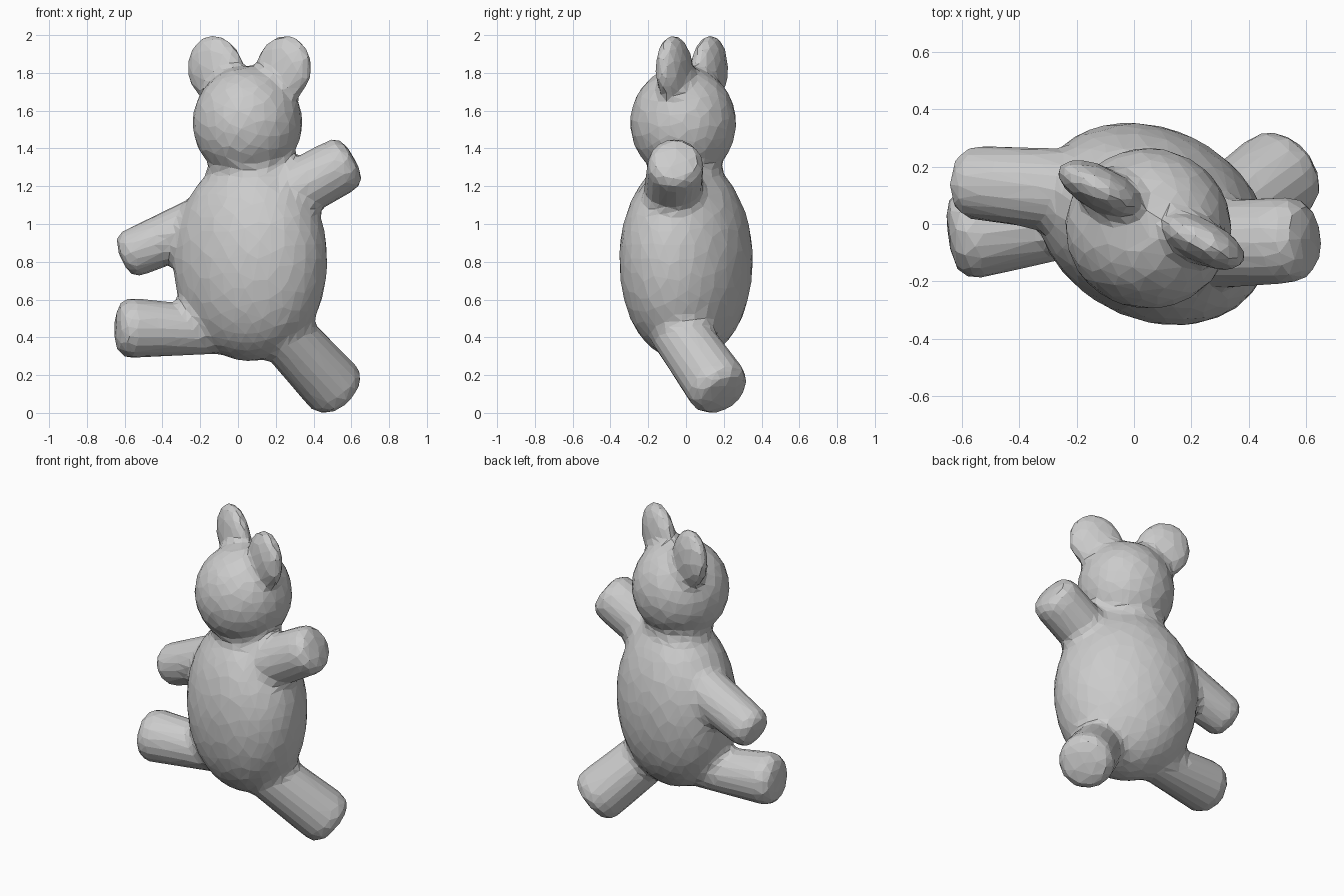
import bpy, bmesh, math
from mathutils import Vector, Matrix

if "Cube" in bpy.data.objects:
    bpy.data.objects.remove(bpy.data.objects["Cube"])

YAW = math.radians(-27)


def make_object(name, bm):
    bmesh.ops.recalc_face_normals(bm, faces=bm.faces)
    mesh = bpy.data.meshes.new(name)
    bm.to_mesh(mesh)
    bm.free()
    ob = bpy.data.objects.new(name, mesh)
    bpy.context.collection.objects.link(ob)
    return ob


def ellipsoid(name, centre, radii, yaw=0.0, tilt=0.0, taper=0.0, full=0.0):
    """Ellipsoid; taper narrows its lower end, full widens it."""
    bm = bmesh.new()
    bmesh.ops.create_icosphere(bm, subdivisions=4, radius=1)
    for v in bm.verts:
        low = min(v.co.z, 0)
        s, f = 1 + taper * low, 1 + full * low * low
        v.co = Vector((v.co.x * radii[0] * s * f, v.co.y * radii[1] * f, v.co.z * radii[2]))
    bm.transform(Matrix.Translation(centre) @ Matrix.Rotation(yaw, 4, 'Z')
                 @ Matrix.Rotation(tilt, 4, 'Y'))
    return make_object(name, bm)


def limb(name, base, tip, r0, r1, sides=20):
    """Stubby limb with a blunt, rounded end."""
    base, tip = Vector(base), Vector(tip)
    d = tip - base
    n = d.length
    profile = [(0, r0), (n * 0.4, r0 * 0.55 + r1 * 0.45), (n - 0.10, r1),
               (n - 0.055, r1 * 0.96), (n - 0.02, r1 * 0.78), (n - 0.005, r1 * 0.45)]
    bm = bmesh.new()
    rings = [[bm.verts.new((r * math.cos(2 * math.pi * k / sides),
                            r * math.sin(2 * math.pi * k / sides), h))
              for k in range(sides)] for h, r in profile]
    for lo, hi in zip(rings, rings[1:]):
        for k in range(sides):
            j = (k + 1) % sides
            bm.faces.new((lo[k], lo[j], hi[j], hi[k]))
    bm.faces.new(rings[0][::-1])
    end = bm.verts.new((0, 0, n))
    for k in range(sides):
        bm.faces.new((rings[-1][k], rings[-1][(k + 1) % sides], end))
    bm.transform(Matrix.Translation(base) @ d.to_track_quat('Z', 'Y').to_matrix().to_4x4())
    return make_object(name, bm)


def bake(ob):
    """Apply all modifiers and return the new mesh."""
    bpy.context.view_layer.update()
    dg = bpy.context.evaluated_depsgraph_get()
    mesh = bpy.data.meshes.new_from_object(ob.evaluated_get(dg))
    ob.modifiers.clear()
    ob.data = mesh
    return mesh


# torso, turned towards the walking direction
body = ellipsoid("bear_body", (0.065, 0, 0.815), (0.425, 0.332, 0.54), yaw=YAW, full=0.08)

parts = [
    # head, neck and flat ears
    ellipsoid("head", (0.05, -0.015, 1.535), (0.29, 0.28, 0.30)),
    ellipsoid("neck", (0.06, 0, 1.27), (0.235, 0.185, 0.13), YAW),
    ellipsoid("left_ear", (-0.115, 0.122, 1.805), (0.16, 0.076, 0.195), YAW, -0.3, 0.2),
    ellipsoid("right_ear", (0.237, -0.06, 1.805), (0.16, 0.076, 0.195), YAW, 0.3, 0.2),
    # arms
    limb("left_arm", (-0.15, 0.11, 1.02), (-0.62, 0.15, 0.82), 0.148, 0.13),
    limb("right_arm", (0.18, -0.075, 1.11), (0.615, -0.053, 1.348), 0.155, 0.15),
    # striding legs
    limb("left_leg", (-0.06, 0.04, 0.435), (-0.65, -0.045, 0.452), 0.12, 0.158),
    limb("right_leg", (0.18, -0.08, 0.49), (0.553, 0.205, 0.085), 0.15, 0.166),
]

# fuse everything into one skin
for p in parts:
    mod = body.modifiers.new(p.name, 'BOOLEAN')
    mod.operation = 'UNION'
    mod.solver = 'EXACT'
    mod.object = p
remesh = body.modifiers.new("even_skin", 'REMESH')
remesh.mode = 'VOXEL'
remesh.voxel_size = 0.02
bake(body)
for p in parts:
    bpy.data.objects.remove(p, do_unlink=True)

# soften the joints: only hollow creases are filled outwards
bm = bmesh.new()
bm.from_mesh(body.data)
for _ in range(14):
    bm.normal_update()
    moves = []
    for v in bm.verts:
        ring = [e.other_vert(v).co for e in v.link_edges]
        delta = sum(ring, Vector()) / len(ring) - v.co
        if delta.dot(v.normal) > 0:
            moves.append((v, delta * 0.7))
    for v, delta in moves:
        v.co += delta
bm.to_mesh(body.data)
bm.free()

# reduce to coarse flat facets
reduce = body.modifiers.new("facets", 'DECIMATE')
reduce.ratio = 2200 / (2 * len(body.data.polygons))
mesh = bake(body)
mesh.polygons.foreach_set("use_smooth", [False] * len(mesh.polygons))
mesh.update()
